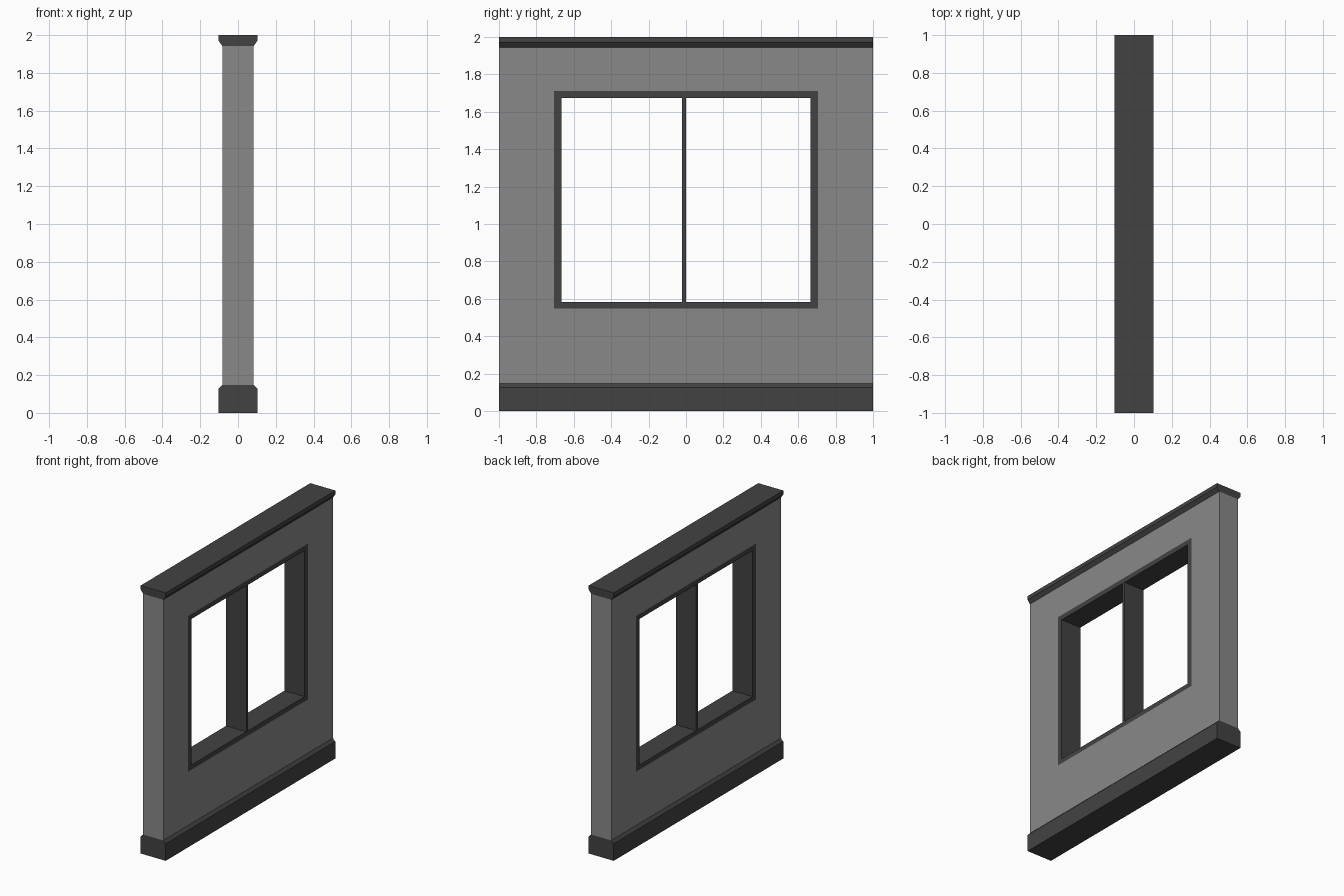
import bpy

if "Cube" in bpy.data.objects:
    bpy.data.objects.remove(bpy.data.objects["Cube"])

HALF = 0.083   # half wall thickness
TRIM = 0.103   # half trim thickness


def material(name, v):
    m = bpy.data.materials.new(name)
    m.diffuse_color = (v, v, v, 1)
    m.use_nodes = True
    m.node_tree.nodes["Principled BSDF"].inputs["Base Color"].default_value = m.diffuse_color
    return m


wall_mat = material("wall_grey", 0.25)
trim_mat = material("dark_trim", 0.055)


def add_mesh(name, verts, faces, mat):
    me = bpy.data.meshes.new(name)
    me.from_pydata(verts, [], faces)
    me.materials.append(mat)
    me.update()
    ob = bpy.data.objects.new(name, me)
    bpy.context.collection.objects.link(ob)
    return ob


def extrude_y(name, half_profile, y0, y1, mat):
    """Mirror an (x, z) profile listed bottom to top, then extrude along y."""
    pts = half_profile + [(-x, z) for x, z in reversed(half_profile)]
    n = len(pts)
    verts = [(x, y, z) for y in (y0, y1) for x, z in pts]
    faces = [list(range(n)), list(range(2 * n - 1, n - 1, -1))]
    faces += [(i, i + n, (i + 1) % n + n, (i + 1) % n) for i in range(n)]
    return add_mesh(name, verts, faces, mat)


def ring(name, outer, inner, mat):
    """Rectangular ring in the yz plane; each rectangle is (half_y, z0, z1)."""
    verts = [(x, y, z) for x in (HALF, -HALF) for h, a, b in (outer, inner)
             for y, z in ((-h, a), (h, a), (h, b), (-h, b))]
    faces = []
    for i in range(4):
        j = (i + 1) % 4
        faces += [(i, j, j + 4, i + 4), (i + 8, i + 12, j + 12, j + 8),
                  (i, i + 8, j + 8, j), (i + 4, j + 4, j + 12, i + 12)]
    return add_mesh(name, verts, faces, mat)


opening = (0.706, 0.548, 1.71)
pane = (0.666, 0.584, 1.673)

# Wall panel with window opening, and the frame lining it
ring("wall_panel", (1.0, 0.147, 1.943), opening, wall_mat)
ring("window_frame", opening, pane, trim_mat)

# Central mullion, slightly off centre
extrude_y("window_mullion", [(HALF, pane[1]), (HALF, pane[2])], -0.021, -0.001, trim_mat)

# Chamfered skirting and top cap
extrude_y("base_trim", [(TRIM, 0), (TRIM, 0.127), (HALF, 0.147)], -1, 1, trim_mat)
extrude_y("top_trim", [(HALF, 1.943), (TRIM, 1.97), (TRIM, 2.0)], -1, 1, trim_mat)
